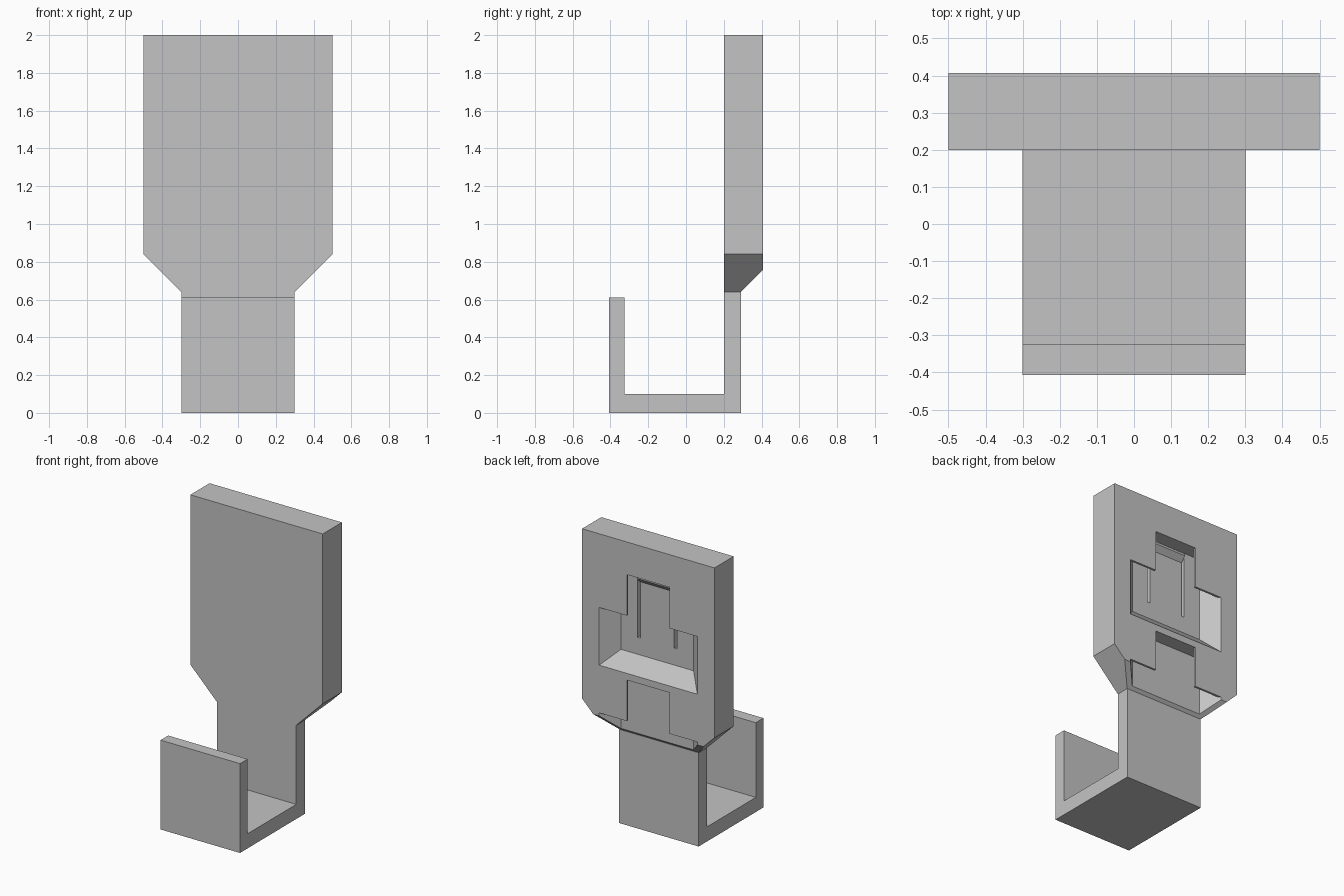
import bpy
import bmesh
from mathutils import Vector

if "Cube" in bpy.data.objects:
    bpy.data.objects.remove(bpy.data.objects["Cube"], do_unlink=True)

grey = bpy.data.materials.new("light_grey")
grey.use_nodes = True
grey.diffuse_color = (0.55, 0.55, 0.55, 1)
grey.node_tree.nodes["Principled BSDF"].inputs["Base Color"].default_value = (0.55, 0.55, 0.55, 1)


def loft(name, start, end):
    """Solid between two matching rings of points."""
    bm = bmesh.new()
    a = [bm.verts.new(p) for p in start]
    b = [bm.verts.new(p) for p in end]
    n = len(a)
    bm.faces.new(a)
    bm.faces.new(b[::-1])
    for i in range(n):
        j = (i + 1) % n
        bm.faces.new((a[j], a[i], b[i], b[j]))
    bmesh.ops.recalc_face_normals(bm, faces=bm.faces)
    mesh = bpy.data.meshes.new(name)
    bm.to_mesh(mesh)
    bm.free()
    mesh.materials.append(grey)
    obj = bpy.data.objects.new(name, mesh)
    bpy.context.collection.objects.link(obj)
    return obj


def side_profile(name, points, half_width):
    """Extrude a (y, z) outline across x."""
    return loft(name, [(-half_width, y, z) for y, z in points],
                [(half_width, y, z) for y, z in points])


def front_profile(name, points, y0, y1):
    """Extrude an (x, z) outline along y."""
    return loft(name, [(x, y0, z) for x, z in points],
                [(x, y1, z) for x, z in points])


def box(name, x0, x1, y0, y1, z0, z1):
    return front_profile(name, [(x0, z0), (x1, z0), (x1, z1), (x0, z1)], y0, y1)


def cut(target, cutter):
    mod = target.modifiers.new("cut", "BOOLEAN")
    mod.operation = "DIFFERENCE"
    mod.solver = "EXACT"
    mod.object = cutter
    bpy.context.view_layer.objects.active = target
    bpy.ops.object.modifier_apply(modifier=mod.name)
    bpy.data.objects.remove(cutter, do_unlink=True)


PANEL, BACK = 0.31, 0.407      # pocket floor and rear face


def flared(name, y_out, top, sill):
    """Pocket whose sides, and sill if given, flare at 45 degrees to the rear."""
    rings = []
    for y in (PANEL, y_out):
        grow = y - PANEL
        w = 0.274 + grow
        low = 0.4 if sill is None else sill - grow
        rings.append([(-w, y, low), (w, y, low), (w, y, top), (-w, y, top)])
    return loft(name, *rings)


# Back plate with tapered shoulders
plate = front_profile("back_plate", [(-0.5, 2), (-0.5, 0.84), (-0.3, 0.64),
                                     (0.3, 0.64), (0.5, 0.84), (0.5, 2)], 0.2, BACK)

# Sloped lower rear edge
cut(plate, side_profile("edge_cutter", [(0.28, 0.63), (0.46, 0.81), (0.46, 0.5), (0.28, 0.5)], 0.7))

# Two mounting slots: wide entry, narrow neck, and a track behind the lip
for top, sill in ((1.777, 1.2), (1.057, None)):
    shoulder = top - 0.28
    cut(plate, flared("entry_cutter", 0.44, shoulder, sill))
    cut(plate, flared("track_cutter", BACK - 0.015, top, sill))
    cut(plate, box("neck_cutter", -0.162, 0.162, 0.35, 0.45, shoulder - 0.1, top))

# Spring tongue: side slits, top gap and space behind it
for side in (-1, 1):
    x0, x1 = sorted((side * 0.128, side * 0.148))
    cut(plate, box("slit_cutter", x0, x1, 0.235, 0.33, 1.315, 1.765))
cut(plate, box("gap_cutter", -0.148, 0.148, 0.235, 0.33, 1.75, 1.77))
cut(plate, box("relief_cutter", -0.14, 0.14, 0.24, 0.265, 1.32, 1.76))

# Catch at the tip of the tongue
side_profile("tongue_catch", [(0.30, 1.70), (PANEL, 1.70), (0.345, 1.735),
                              (0.345, 1.75), (0.30, 1.75)], 0.128)

# J-shaped hook
side_profile("hook", [(-BACK, 0), (0.292, 0), (0.292, 0.64), (0.2, 0.64), (0.2, 0.1),
                      (-0.325, 0.1), (-0.325, 0.61), (-BACK, 0.61)], 0.3)
